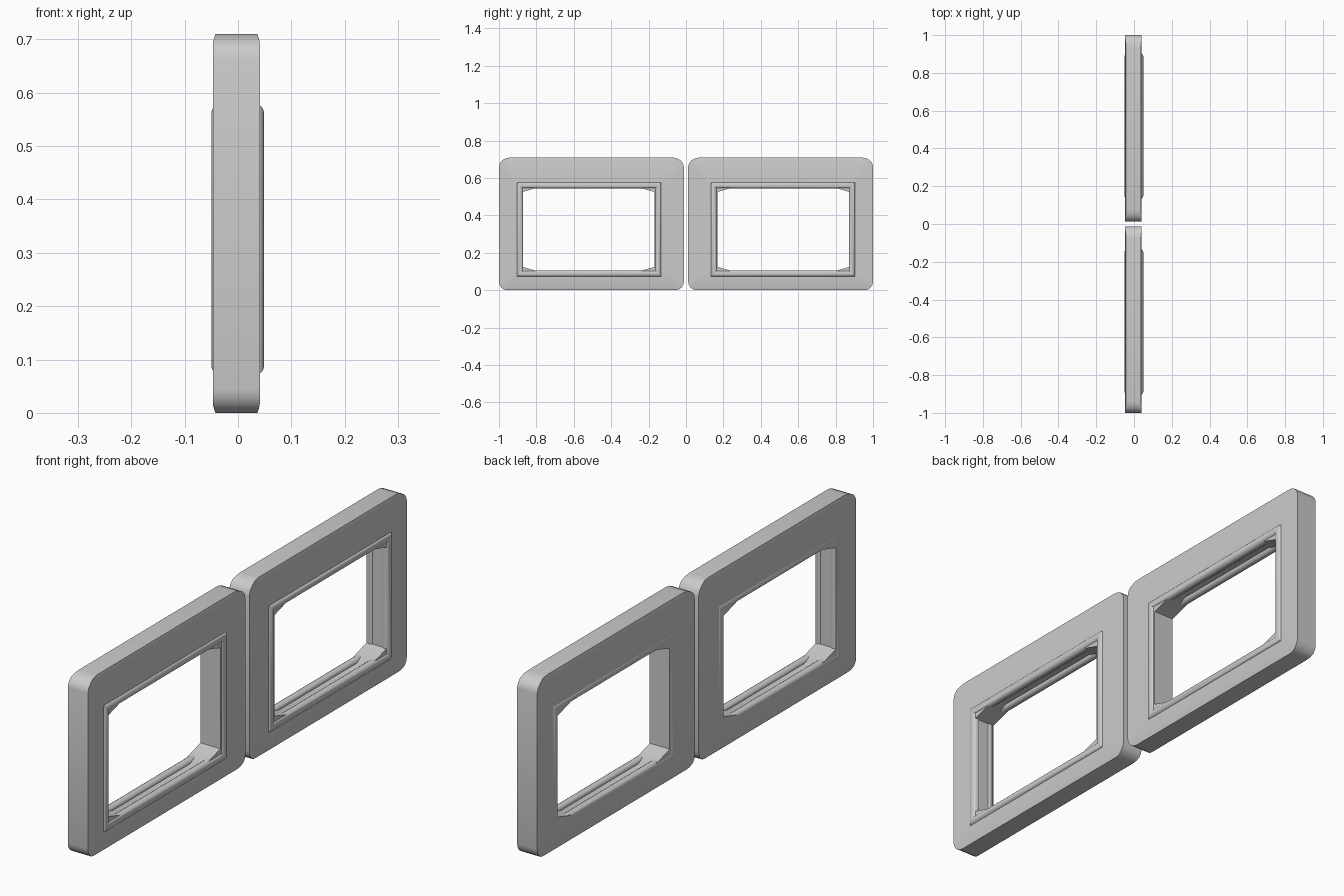
import bpy, bmesh, math

if "Cube" in bpy.data.objects:
    bpy.data.objects.remove(bpy.data.objects["Cube"])

BACK, FRONT = -0.047, 0.041      # slab faces along x
H = 0.71


def finish(bm, name, angle):
    bmesh.ops.recalc_face_normals(bm, faces=bm.faces)
    me = bpy.data.meshes.new(name)
    bm.to_mesh(me)
    bm.free()
    ob = bpy.data.objects.new(name, me)
    bpy.context.collection.objects.link(ob)
    bpy.ops.object.select_all(action='DESELECT')
    ob.select_set(True)
    bpy.context.view_layer.objects.active = ob
    bpy.ops.object.shade_smooth_by_angle(angle=math.radians(angle))
    return ob


def rounded_outline(y0, y1, z0, z1, top, bottom, n=4):
    pts = []
    corners = [(y1, z1, top, 0), (y0, z1, top, 90), (y0, z0, bottom, 180), (y1, z0, bottom, 270)]
    for cy, cz, (ry, rz), start in corners:
        oy = cy - ry if cy == y1 else cy + ry
        oz = cz - rz if cz == z1 else cz + rz
        for i in range(n + 1):
            a = math.radians(start + 90 * i / n)
            pts.append((oy + ry * math.cos(a), oz + rz * math.sin(a)))
    return pts


def chamfered_outline(y0, y1, z0, z1, cy, cz):
    return [(y1, z0 + cz), (y1, z1 - cz), (y1 - cy, z1), (y0 + cy, z1),
            (y0, z1 - cz), (y0, z0 + cz), (y0 + cy, z0), (y1 - cy, z0)]


def frame_slab(name, side):
    bm = bmesh.new()
    outer = rounded_outline(0.012, 1.0, 0.0, H, (0.065, 0.048), (0.045, 0.045))
    hole = chamfered_outline(0.169, 0.874, 0.092, 0.558, 0.11, 0.033)
    edges = []
    for loop in (outer, hole):
        vs = [bm.verts.new((BACK, side * y, z)) for y, z in loop]
        edges += [bm.edges.new((v, vs[i - 1])) for i, v in enumerate(vs)]
    bmesh.ops.triangle_fill(bm, edges=edges, use_beauty=True)
    ext = bmesh.ops.extrude_face_region(bm, geom=bm.faces[:])
    verts = [g for g in ext['geom'] if isinstance(g, bmesh.types.BMVert)]
    bmesh.ops.translate(bm, verts=verts, vec=(FRONT - BACK, 0, 0))
    # slight thinning along the top and bottom edges
    for z in (0.02, H - 0.02):
        bmesh.ops.bisect_plane(bm, geom=bm.verts[:] + bm.edges[:] + bm.faces[:],
                               plane_co=(0, 0, z), plane_no=(0, 0, 1))
    mid = (BACK + FRONT) / 2
    for v in bm.verts:
        d = max(0.02 - v.co.z, v.co.z - (H - 0.02), 0) / 0.02
        v.co.x = mid + (v.co.x - mid) * (1 - 0.11 * d * d)
    return finish(bm, name, 30)


def round_moulding(name, side, x, r=0.0175, n=16):
    # mitred round bead swept around the opening
    bm = bmesh.new()
    y0, y1, z0, z1 = 0.148, 0.888, 0.0885, 0.5615
    rings = []
    for cy, cz, sy, sz in ((y0, z0, -1, -1), (y1, z0, 1, -1), (y1, z1, 1, 1), (y0, z1, -1, 1)):
        ring = []
        for i in range(n):
            a = 2 * math.pi * i / n
            o = r * math.cos(a)
            ring.append(bm.verts.new((x + r * math.sin(a), side * (cy + sy * o), cz + sz * o)))
        rings.append(ring)
    for k in range(4):
        a, b = rings[k - 1], rings[k]
        for i in range(n):
            bm.faces.new((a[i - 1], a[i], b[i], b[i - 1]))
    return finish(bm, name, 40)


for label, side in (("left", -1), ("right", 1)):
    frame_slab(label + "_frame", side)
    round_moulding(label + "_front_moulding", side, 0.0315)
    round_moulding(label + "_back_moulding", side, -0.0325)
